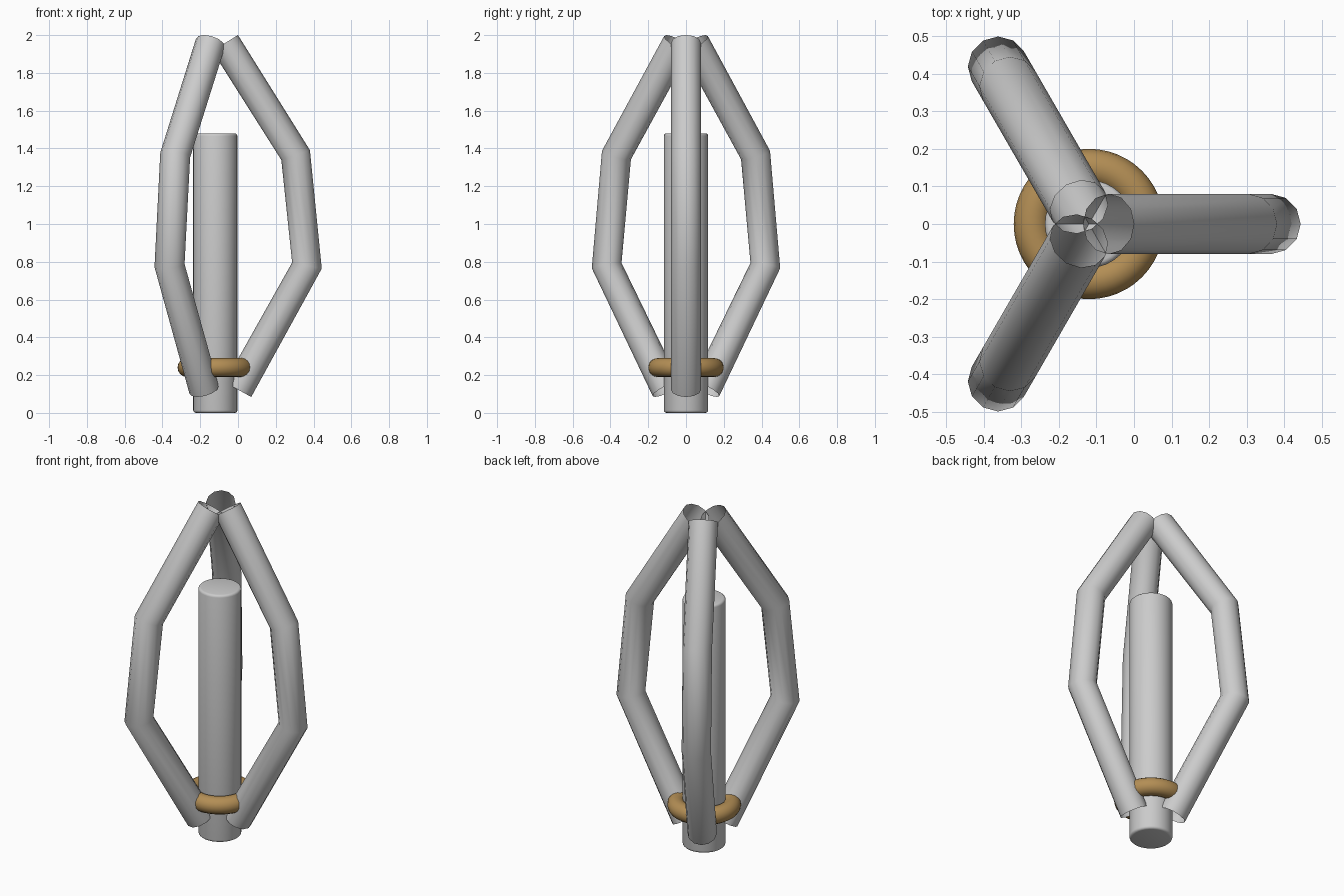
import bpy
from math import cos, sin, pi

if "Cube" in bpy.data.objects:
    bpy.data.objects.remove(bpy.data.objects["Cube"])

AXIS_X = -0.12  # shared vertical axis of the whole model

# central shaft with softened rims
bpy.ops.mesh.primitive_cylinder_add(vertices=32, radius=0.117, depth=1.48,
                                    location=(AXIS_X, 0, 0.74))
shaft = bpy.context.object
shaft.name = "shaft"
bevel = shaft.modifiers.new("rim", 'BEVEL')
bevel.width = 0.014
bevel.segments = 3
bevel.limit_method = 'ANGLE'
bpy.ops.object.modifier_apply(modifier="rim")
bpy.ops.object.shade_smooth_by_angle(angle=0.6)

# brass collar
bpy.ops.mesh.primitive_torus_add(major_radius=0.15, minor_radius=0.05,
                                 major_segments=48, minor_segments=16,
                                 location=(AXIS_X, 0, 0.24))
collar = bpy.context.object
collar.name = "collar"
bpy.ops.object.shade_smooth()
brass = bpy.data.materials.new("brass")
brass.diffuse_color = (0.45, 0.27, 0.09, 1)
brass.use_nodes = True
brass.node_tree.nodes["Principled BSDF"].inputs["Base Color"].default_value = brass.diffuse_color
collar.data.materials.append(brass)


# bent open tube swept along a (radius, height) path
def prong(name, path, angle):
    curve = bpy.data.curves.new(name, 'CURVE')
    curve.dimensions = '3D'
    curve.bevel_depth = 0.08
    curve.bevel_resolution = 4
    spline = curve.splines.new('POLY')
    spline.points.add(len(path) - 1)
    for point, (r, z) in zip(spline.points, path):
        point.co = (r * cos(angle), r * sin(angle), z, 1)
    obj = bpy.data.objects.new(name, curve)
    obj.location.x = AXIS_X
    bpy.context.collection.objects.link(obj)
    bpy.ops.object.select_all(action='DESELECT')
    obj.select_set(True)
    bpy.context.view_layer.objects.active = obj
    bpy.ops.object.convert(target='MESH')
    bpy.ops.object.shade_smooth()


# three prongs around the shaft
PATH = [(0.12, 0.123), (0.485, 0.78), (0.425, 1.365), (0.052, 1.958)]
for i in range(3):
    prong(f"prong_{i + 1}", PATH, i * 2 * pi / 3)
